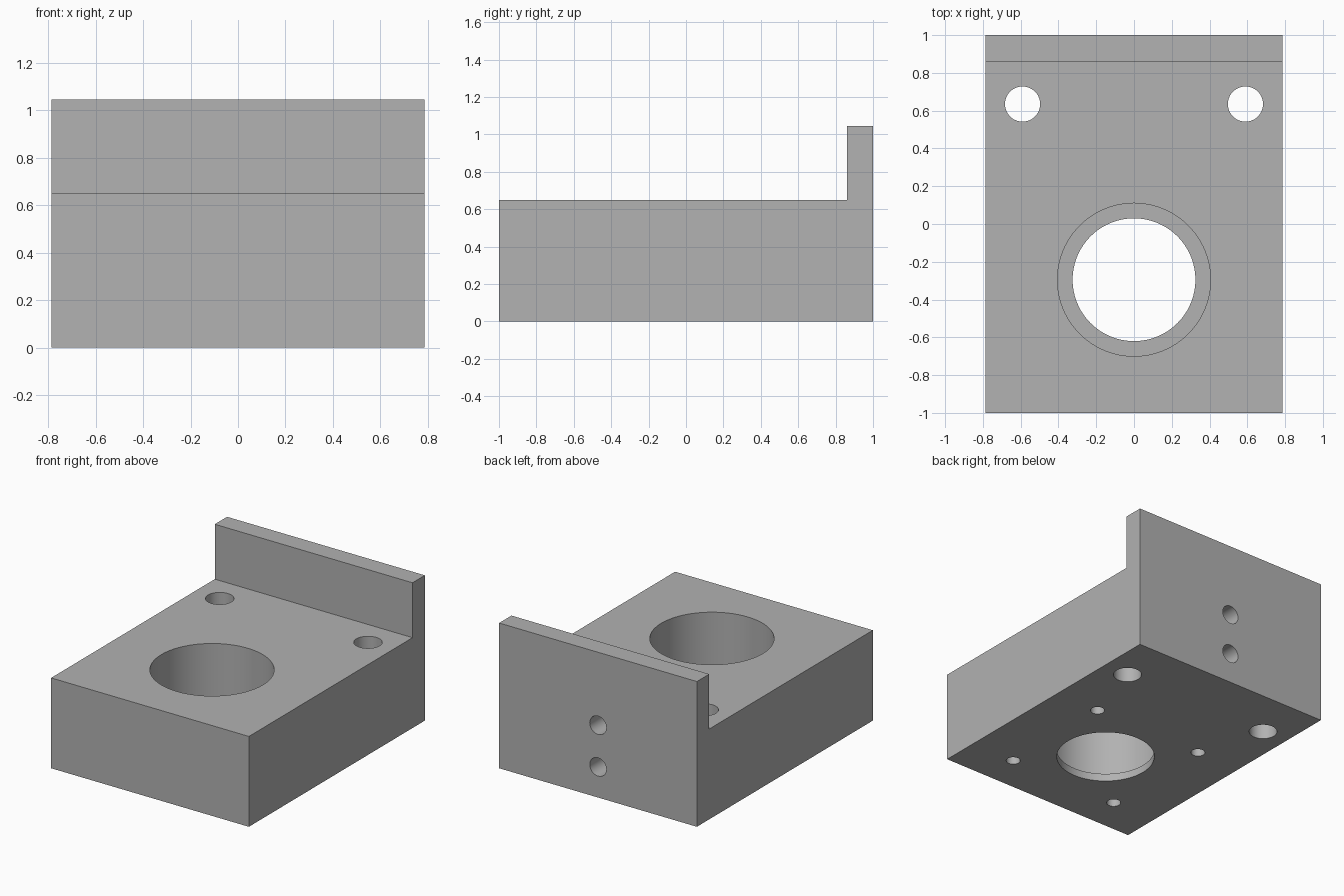
import bpy
import bmesh
from math import radians
from mathutils import Matrix, Vector

cube = bpy.data.objects.get("Cube")
if cube:
    bpy.data.objects.remove(cube, do_unlink=True)

HALF_W, DECK, TOP, WALL_Y = 0.787, 0.65, 1.045, 0.86
BORE_Y, LIP = -0.295, 0.055
OVER = 0.1  # how far cutters stick out of the faces they open

grey = bpy.data.materials.new("machined grey")
grey.use_nodes = True
colour = (0.445, 0.445, 0.445, 1)
grey.diffuse_color = colour
grey.node_tree.nodes["Principled BSDF"].inputs["Base Color"].default_value = colour


def make_object(name, bm):
    bmesh.ops.recalc_face_normals(bm, faces=bm.faces)
    mesh = bpy.data.meshes.new(name)
    bm.to_mesh(mesh)
    bm.free()
    mesh.materials.append(grey)
    obj = bpy.data.objects.new(name, mesh)
    bpy.context.collection.objects.link(obj)
    return obj


def drill(target, start, end, radius, segments=48):
    """Cut a round hole along the line from start to end."""
    start, end = Vector(start), Vector(end)
    axis = end - start
    turn = axis.to_track_quat('Z', 'Y').to_matrix().to_4x4()
    bm = bmesh.new()
    bmesh.ops.create_cone(bm, cap_ends=True, segments=segments, radius1=radius,
                          radius2=radius, depth=axis.length,
                          matrix=Matrix.Translation((start + end) / 2) @ turn)
    cutter = make_object("hole_cutter", bm)
    cutter.hide_render = True
    mod = target.modifiers.new("hole", 'BOOLEAN')
    mod.operation = 'DIFFERENCE'
    mod.solver = 'EXACT'
    mod.object = cutter
    bpy.context.view_layer.objects.active = target
    bpy.ops.object.modifier_apply(modifier=mod.name)
    bpy.data.objects.remove(cutter, do_unlink=True)


# L-shaped block: thick base with an upright back wall
profile = [(-1, 0), (1, 0), (1, TOP), (WALL_Y, TOP), (WALL_Y, DECK), (-1, DECK)]
bm = bmesh.new()
face = bm.faces.new([bm.verts.new((-HALF_W, y, z)) for y, z in profile])
side = bmesh.ops.extrude_face_region(bm, geom=[face])["geom"]
bmesh.ops.translate(bm, vec=(2 * HALF_W, 0, 0),
                    verts=[v for v in side if isinstance(v, bmesh.types.BMVert)])
block = make_object("mounting_block", bm)

# Large bore from above, leaving a thin lip at the bottom
drill(block, (0, BORE_Y, DECK + OVER), (0, BORE_Y, LIP), 0.405, 96)
drill(block, (0, BORE_Y, LIP + OVER), (0, BORE_Y, -OVER), 0.325, 96)

for sx in (-1, 1):
    # Through holes near the back wall
    drill(block, (sx * 0.59, 0.635, DECK + OVER), (sx * 0.59, 0.635, -OVER), 0.093)
    # Four blind screw holes in the underside, around the bore
    for sy in (-1, 1):
        x, y = sx * 0.437, BORE_Y + sy * 0.437
        drill(block, (x, y, -OVER), (x, y, 0.35), 0.047, 32)

# Two blind holes in the back face
for z in (0.22, 0.52):
    drill(block, (0, 1 + OVER, z), (0, 0.6, z), 0.066, 32)

# Smooth the hole walls, keep the edges crisp
bpy.ops.object.select_all(action='DESELECT')
block.select_set(True)
bpy.context.view_layer.objects.active = block
bpy.ops.object.shade_smooth_by_angle(angle=radians(30))
